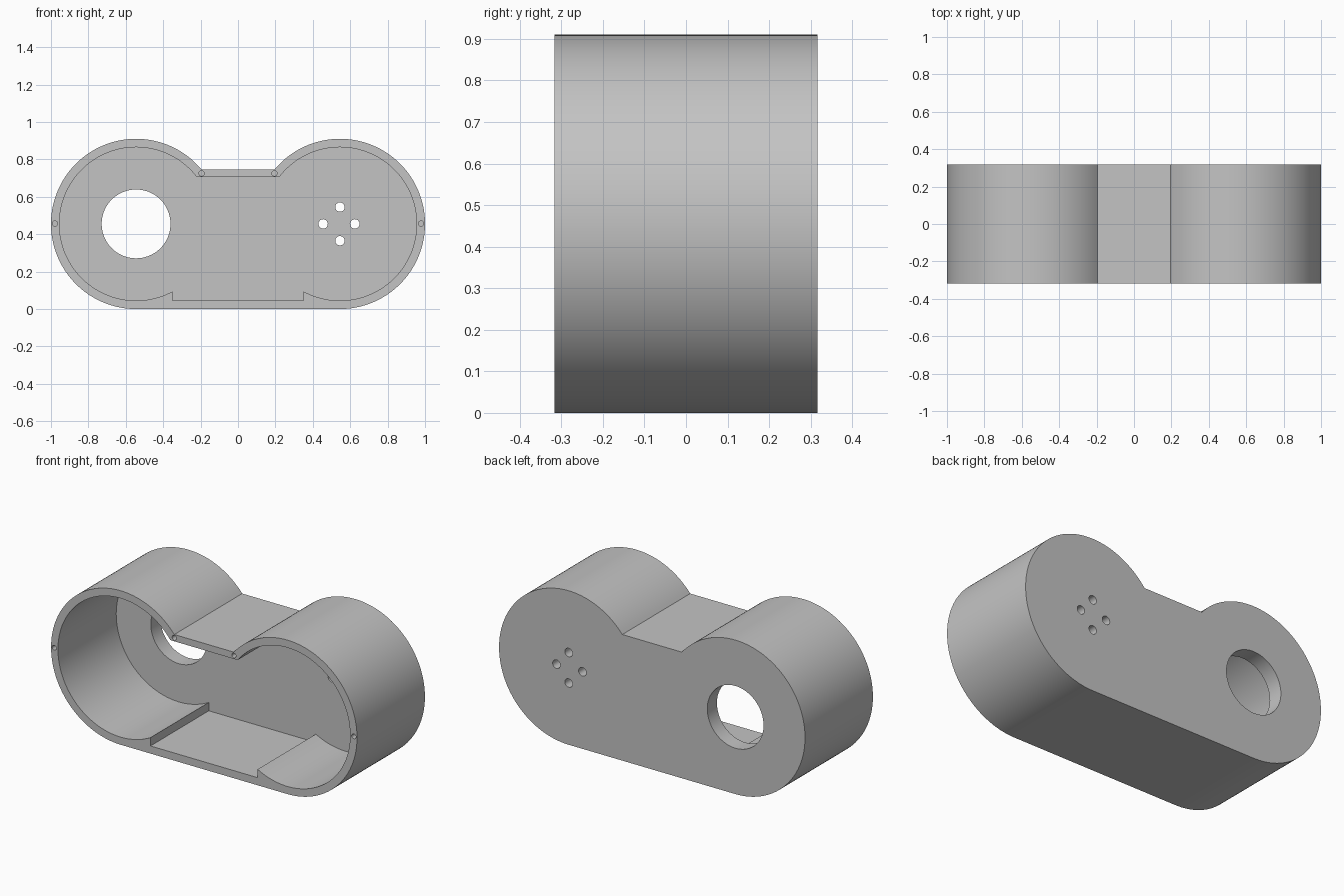
import bpy, bmesh, math

cube = bpy.data.objects.get("Cube")
if cube:
    bpy.data.objects.remove(cube, do_unlink=True)

# Main dimensions
LOBE_X, LOBE_Z = 0.545, 0.455
OUTER_R, INNER_R = 0.455, 0.41
FRONT, BACK = -0.317, 0.317
WALL = 0.09
TOP_OUT, TOP_IN = 0.745, 0.705
FLOOR, GROOVE_X = 0.045, 0.35

grey = bpy.data.materials.new("light_grey")
grey.use_nodes = True
colour = (0.55, 0.55, 0.55, 1)
grey.diffuse_color = colour
grey.node_tree.nodes["Principled BSDF"].inputs["Base Color"].default_value = colour


def arc(cx, cz, r, start, end, steps):
    return [(cx + r * math.cos(start + (end - start) * i / steps),
             cz + r * math.sin(start + (end - start) * i / steps))
            for i in range(steps + 1)]


def mirrored(right_half):
    return right_half + [(-x, z) for x, z in reversed(right_half)]


def prism(name, outline, y0, y1):
    """Extrude an x-z outline along y."""
    bm = bmesh.new()
    face = bm.faces.new([bm.verts.new((x, y0, z)) for x, z in outline])
    extruded = bmesh.ops.extrude_face_region(bm, geom=[face])["geom"]
    for v in extruded:
        if isinstance(v, bmesh.types.BMVert):
            v.co.y = y1
    bmesh.ops.recalc_face_normals(bm, faces=bm.faces)
    mesh = bpy.data.meshes.new(name)
    bm.to_mesh(mesh)
    bm.free()
    mesh.materials.append(grey)
    obj = bpy.data.objects.new(name, mesh)
    bpy.context.collection.objects.link(obj)
    return obj


def drill(name, x, z, r, y0, y1, steps):
    return prism(name, arc(x, z, r, 0, 2 * math.pi, steps)[:-1], y0, y1)


# Outer shell: two round lobes, flat bottom, lowered bridge on top
outer_end = math.pi - math.asin((TOP_OUT - LOBE_Z) / OUTER_R)
housing = prism("housing", mirrored(
    arc(LOBE_X, LOBE_Z, OUTER_R, -math.pi / 2, outer_end, 90)), FRONT, BACK)

# Cavity open to the front, with a flat groove in the floor
inner_start = -math.acos((GROOVE_X - LOBE_X) / INNER_R)
inner_end = math.pi - math.asin((TOP_IN - LOBE_Z) / INNER_R)
cutters = [prism("cavity_cutter", mirrored(
    [(GROOVE_X, FLOOR)] + arc(LOBE_X, LOBE_Z, INNER_R, inner_start, inner_end, 90)),
    FRONT - 0.1, BACK - WALL)]

# Large opening and four small holes through the back wall
wall_span = (BACK - WALL - 0.05, BACK + 0.05)
cutters.append(drill("opening_cutter", -LOBE_X, LOBE_Z, 0.184, *wall_span, 72))
for dx, dz in ((-0.09, 0), (0.08, 0), (0, 0.09), (0, -0.09)):
    cutters.append(drill("small_hole_cutter", LOBE_X + dx, LOBE_Z + dz, 0.025, *wall_span, 32))

# Blind screw holes in the front rim
for side in (-1, 1):
    for x, z in ((0.979, 0.457), (0.195, 0.725)):
        cutters.append(drill("screw_hole_cutter", side * x, z, 0.014, FRONT - 0.05, FRONT + 0.15, 24))

bpy.context.view_layer.objects.active = housing
for cutter in cutters:
    cutter.hide_render = True
    mod = housing.modifiers.new("cut", "BOOLEAN")
    mod.operation = "DIFFERENCE"
    mod.solver = "EXACT"
    mod.object = cutter
    bpy.ops.object.modifier_apply(modifier=mod.name)
    bpy.data.objects.remove(cutter, do_unlink=True)

# Smooth curved walls, crisp edges
bpy.ops.object.select_all(action="DESELECT")
housing.select_set(True)
bpy.ops.object.shade_smooth_by_angle(angle=math.radians(30))
